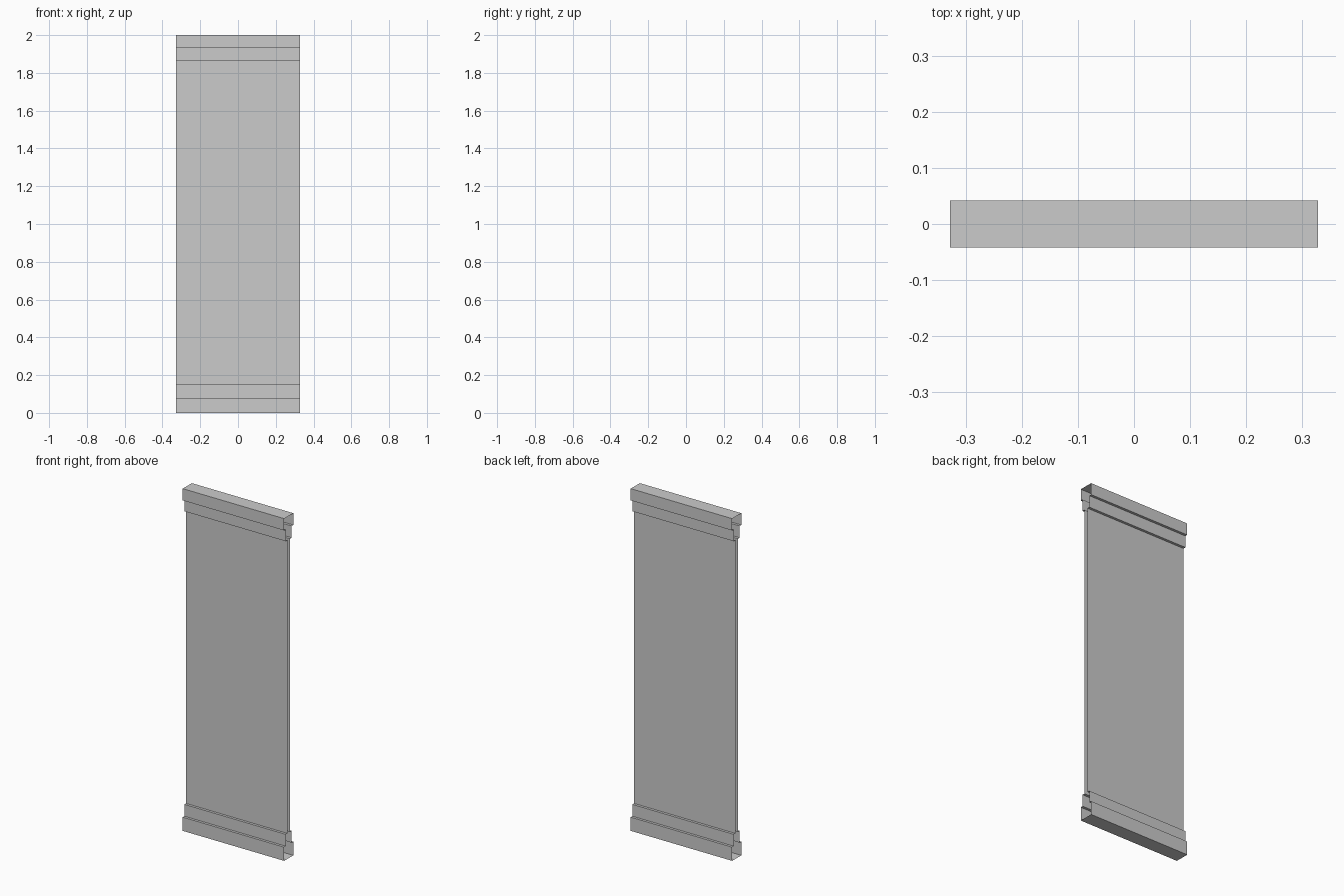
import bpy, bmesh

if "Cube" in bpy.data.objects:
    bpy.data.objects.remove(bpy.data.objects["Cube"])

HALF_W = 0.328

# Half outline of the pilaster in (y, z), bottom to top: base, shaft, capital
half = [
    (0.042, 0.0), (0.042, 0.08),
    (0.027, 0.08), (0.027, 0.149),
    (0.012, 0.149), (0.012, 1.862),
    (0.027, 1.862), (0.027, 1.931),
    (0.042, 1.931), (0.042, 2.0),
]
# Mirror to a closed loop
profile = half + [(-y, z) for y, z in reversed(half)]

# Sweep the outline along x; the two ends stay open
bm = bmesh.new()
left = [bm.verts.new((-HALF_W, y, z)) for y, z in profile]
right = [bm.verts.new((HALF_W, y, z)) for y, z in profile]
n = len(profile)
for i in range(n):
    j = (i + 1) % n
    bm.faces.new((left[i], left[j], right[j], right[i]))

# Outward normals: the front shaft face must look toward -y
bm.normal_update()
shaft = next(f for f in bm.faces
             if f.calc_center_median().y < 0 and abs(f.calc_center_median().z - 1) < 0.1)
if shaft.normal.y > 0:
    bmesh.ops.reverse_faces(bm, faces=bm.faces[:])

mesh = bpy.data.meshes.new("pilaster_panel")
bm.to_mesh(mesh)
bm.free()
bpy.context.collection.objects.link(bpy.data.objects.new("pilaster_panel", mesh))
